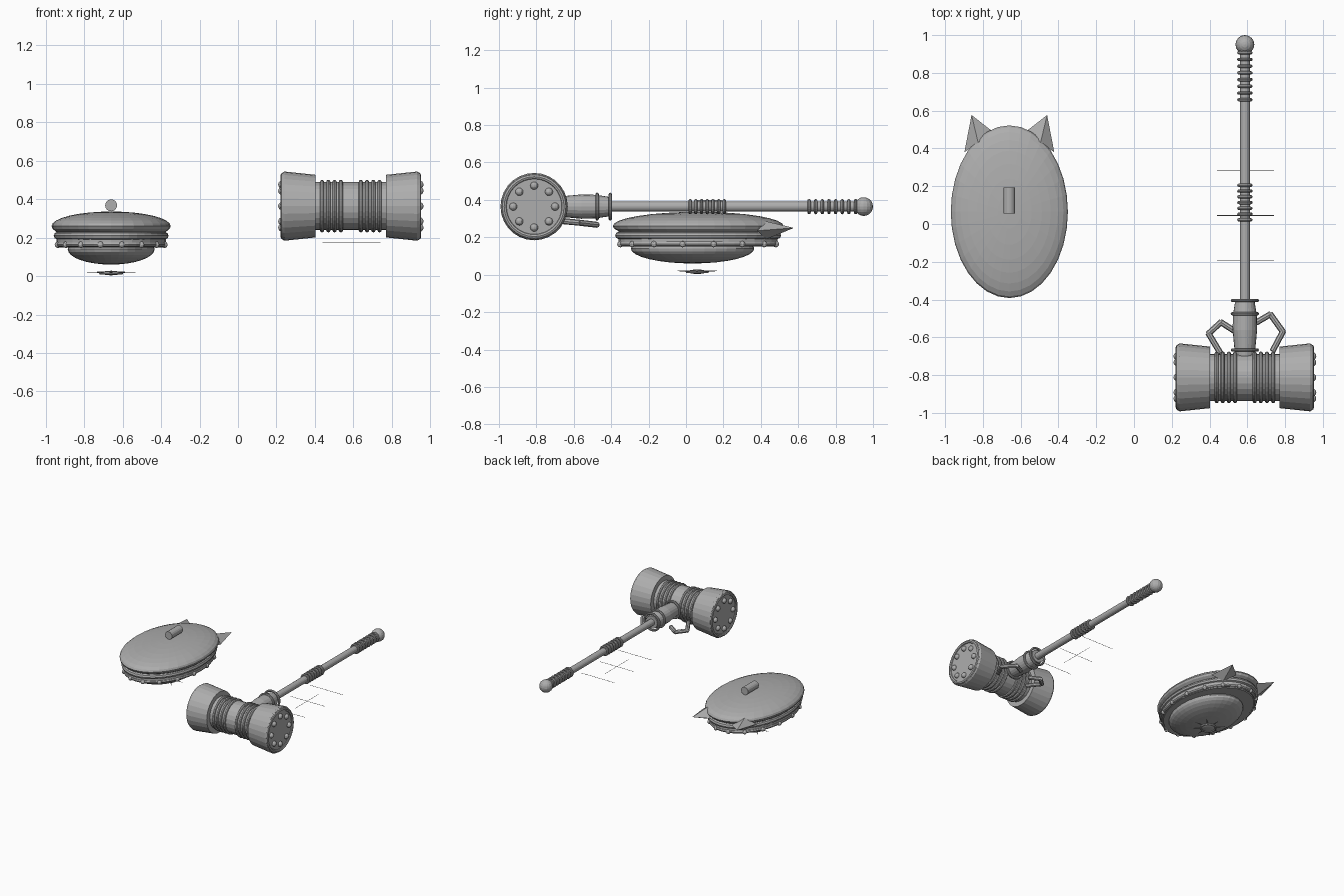
import bpy, bmesh, math
from mathutils import Vector, Matrix

if "Cube" in bpy.data.objects:
    bpy.data.objects.remove(bpy.data.objects["Cube"])

steel = bpy.data.materials.new("plain_grey")
steel.diffuse_color = (0.42, 0.42, 0.42, 1)
steel.use_nodes = True
steel.node_tree.nodes["Principled BSDF"].inputs["Base Color"].default_value = steel.diffuse_color
AXIS = {"X": Matrix.Rotation(math.pi / 2, 4, "Y"),
        "Y": Matrix.Rotation(-math.pi / 2, 4, "X"),
        "Z": Matrix.Identity(4)}


def finish(name, bm):
    me = bpy.data.meshes.new(name)
    bmesh.ops.recalc_face_normals(bm, faces=bm.faces[:])
    bm.to_mesh(me)
    bm.free()
    me.materials.append(steel)
    ob = bpy.data.objects.new(name, me)
    bpy.context.collection.objects.link(ob)
    return ob


def lathe(name, profile, centre, axis="Z", sides=24, scale=(1, 1)):
    """Closed solid of revolution; profile is (radius, height) pairs."""
    bm = bmesh.new()
    rows = []
    for r, h in profile:
        rows.append([bm.verts.new((r * scale[0] * math.cos(2 * math.pi * i / sides),
                                   r * scale[1] * math.sin(2 * math.pi * i / sides), h))
                     for i in range(sides)])
    for a, b in zip(rows, rows[1:]):
        for i in range(sides):
            j = (i + 1) % sides
            bm.faces.new((a[i], a[j], b[j], b[i]))
    bm.faces.new(rows[0])
    bm.faces.new(rows[-1])
    bm.transform(Matrix.Translation(centre) @ AXIS[axis])
    return finish(name, bm)


def ball(name, centre, radii, u=16, v=10):
    bm = bmesh.new()
    bmesh.ops.create_uvsphere(bm, u_segments=u, v_segments=v, radius=1)
    bm.transform(Matrix.Translation(centre) @ Matrix.Diagonal((*radii, 1)))
    return finish(name, bm)


def ring(name, centre, rx, ry, tube, axis="Z", sides=32, tsides=8):
    bm = bmesh.new()
    rows = []
    for i in range(sides):
        a = 2 * math.pi * i / sides
        row = []
        for k in range(tsides):
            t = 2 * math.pi * k / tsides
            c = tube * math.cos(t)
            row.append(bm.verts.new(((rx + c) * math.cos(a), (ry + c) * math.sin(a), tube * math.sin(t))))
        rows.append(row)
    for i in range(sides):
        a, b = rows[i], rows[(i + 1) % sides]
        for k in range(tsides):
            m = (k + 1) % tsides
            bm.faces.new((a[k], b[k], b[m], a[m]))
    bm.transform(Matrix.Translation(centre) @ AXIS[axis])
    return finish(name, bm)


def bar(name, pts, radius, sides=8):
    """Straight rods joined along a path."""
    bm = bmesh.new()
    for p, q in zip(pts, pts[1:]):
        p, q = Vector(p), Vector(q)
        d = q - p
        m = Matrix.Translation((p + q) / 2) @ d.to_track_quat("Z", "Y").to_matrix().to_4x4()
        bmesh.ops.create_cone(bm, cap_ends=True, segments=sides, radius1=radius,
                              radius2=radius, depth=d.length + radius * 0.6, matrix=m)
    return finish(name, bm)


# ---------- hammer ----------
HX, HY, HZ = 0.587, -0.812, 0.364
lathe("hammer_core", [(0.125, -0.2), (0.125, 0.2)], (HX, HY, HZ), "X")
for s, side in ((-1, "left"), (1, "right")):
    # flared striking end with rim and face plate
    prof = [(0.163, 0.184), (0.18, 0.345), (0.174, 0.356), (0.155, 0.356)]
    lathe(f"hammer_end_{side}", [(r, s * h) for r, h in prof], (HX, HY, HZ), "X", 28)
    ring(f"hammer_rim_{side}", (HX + s * 0.352, HY, HZ), 0.16, 0.16, 0.014, "X")
    for i in range(8):
        a = i * math.pi / 4
        ball(f"hammer_rivet_{side}", (HX + s * 0.358, HY + 0.112 * math.cos(a), HZ + 0.112 * math.sin(a)),
             (0.02, 0.021, 0.021), 12, 8)
    for i in range(4):
        ring(f"hammer_band_{side}", (HX + s * (0.052 + 0.0325 * i), HY, HZ), 0.126, 0.126, 0.011, "X")

# socket and shaft
lathe("socket", [(0.05, -0.72), (0.055, -0.665), (0.065, -0.56), (0.063, -0.48), (0.05, -0.40)],
      (HX, 0, HZ), "Y", 20)
for y in (-0.405, -0.475, -0.667):
    ring("socket_ring", (HX, y, HZ), 0.066, 0.066, 0.009, "Y", 24)
lathe("shaft", [(0.026, -0.6), (0.026, 0.93)], (HX, 0, HZ), "Y", 16)
ball("pommel", (HX, 0.95, HZ), (0.05, 0.05, 0.05))
for i in range(8):
    ring("grip_ring", (HX, 0.658 + 0.0355 * i, HZ), 0.032, 0.032, 0.009, "Y", 20)
for i in range(7):
    ring("middle_ring", (HX, 0.022 + 0.0305 * i, HZ), 0.032, 0.032, 0.009, "Y", 20)

# bent prongs under the socket
bar("prong_left", [(0.455, -0.68, 0.288), (0.395, -0.58, 0.279), (0.46, -0.52, 0.272), (0.53, -0.565, 0.277)], 0.016)
bar("prong_right", [(0.735, -0.67, 0.288), (0.788, -0.57, 0.278), (0.722, -0.478, 0.267), (0.65, -0.52, 0.272)], 0.016)

# hair-thin marks under the shaft
for y in (-0.195, 0.045, 0.285):
    bar("thin_mark", [(0.44, y, 0.175), (0.74, y, 0.175)], 0.0015, 4)
bar("thin_mark_long", [(HX, -0.105, 0.175), (HX, 0.195, 0.175)], 0.0015, 4)

# ---------- shield ----------
SX, SY = -0.66, 0.065
ball("shield_back", (SX, SY, 0.26), (0.31, 0.457, 0.076), 32, 16)
lathe("shield_body", [(0.95, 0.15), (1, 0.17), (1, 0.23)], (SX, SY, 0), "Z", 32, (0.285, 0.425))
ring("shield_upper_rim", (SX, SY, 0.21), 0.28, 0.425, 0.019, "Z", 40)
ring("shield_lower_rim", (SX, SY, 0.165), 0.277, 0.418, 0.013, "Z", 40)
ball("shield_dome", (SX, SY - 0.03, 0.14), (0.226, 0.33, 0.08), 32, 16)
for i in range(16):
    a = 2 * math.pi * (i + 0.5) / 16
    ball("shield_rivet", (SX + 0.283 * math.cos(a), SY + 0.424 * math.sin(a), 0.163),
         (0.017, 0.017, 0.017), 10, 6)
bar("shield_handle", [(SX, 0.065, 0.368), (SX, 0.185, 0.368)], 0.031, 16)

# pyramid horns on the far edge
for s, side in ((-1, "left"), (1, "right")):
    bm = bmesh.new()
    base = [bm.verts.new(p) for p in ((SX + s * 0.238, 0.38, 0.235), (SX + s * 0.165, 0.43, 0.285),
                                      (SX + s * 0.095, 0.495, 0.235), (SX + s * 0.165, 0.43, 0.19))]
    tip = bm.verts.new((SX + s * 0.2, 0.577, 0.25))
    bm.faces.new(base)
    for i in range(4):
        bm.faces.new((base[i], base[(i + 1) % 4], tip))
    finish(f"shield_horn_{side}", bm)

# small rayed boss floating below the dome
ball("boss", (SX, 0.06, 0.016), (0.05, 0.05, 0.012), 16, 8)
ring("boss_ring", (SX, 0.06, 0.016), 0.055, 0.055, 0.008, "Z", 24, 6)
bm = bmesh.new()
for i in range(8):
    a = i * math.pi / 4
    m = (Matrix.Translation((SX, 0.06, 0.02)) @ Matrix.Rotation(a, 4, "Z")
         @ Matrix.Translation((0.088, 0, 0)) @ Matrix.Diagonal((1, 0.7, 0.35, 1)) @ AXIS["X"])
    bmesh.ops.create_cone(bm, cap_ends=True, segments=6, radius1=0.012, radius2=0.0005, depth=0.076, matrix=m)
finish("boss_rays", bm)
